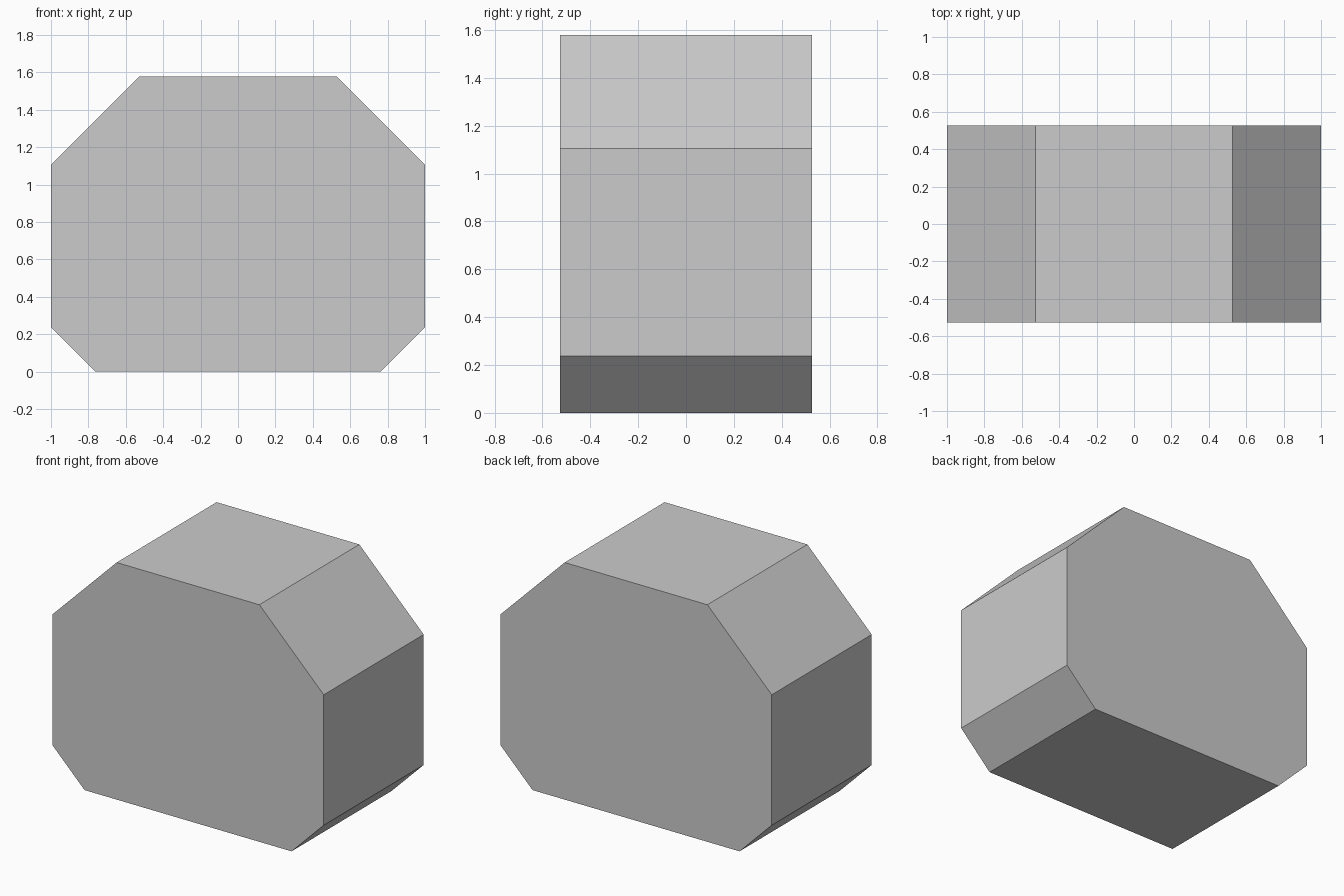
import bpy
import bmesh

if "Cube" in bpy.data.objects:
    bpy.data.objects.remove(bpy.data.objects["Cube"])

HALF_DEPTH = 0.526

# Right half of the chamfered front profile (x, z), mirrored for the left
right = [(0.763, 0.0), (1.0, 0.237), (1.0, 1.106), (0.526, 1.579)]
profile = right + [(-x, z) for x, z in reversed(right)]

# Extrude the profile from front to back
bm = bmesh.new()
face = bm.faces.new([bm.verts.new((x, -HALF_DEPTH, z)) for x, z in profile])
result = bmesh.ops.extrude_face_region(bm, geom=[face], use_keep_orig=True)
back = [v for v in result["geom"] if isinstance(v, bmesh.types.BMVert)]
bmesh.ops.translate(bm, verts=back, vec=(0, 2 * HALF_DEPTH, 0))
bmesh.ops.recalc_face_normals(bm, faces=bm.faces)

mesh = bpy.data.meshes.new("chamfered_block")
bm.to_mesh(mesh)
bm.free()
block = bpy.data.objects.new("chamfered_block", mesh)
bpy.context.collection.objects.link(block)
